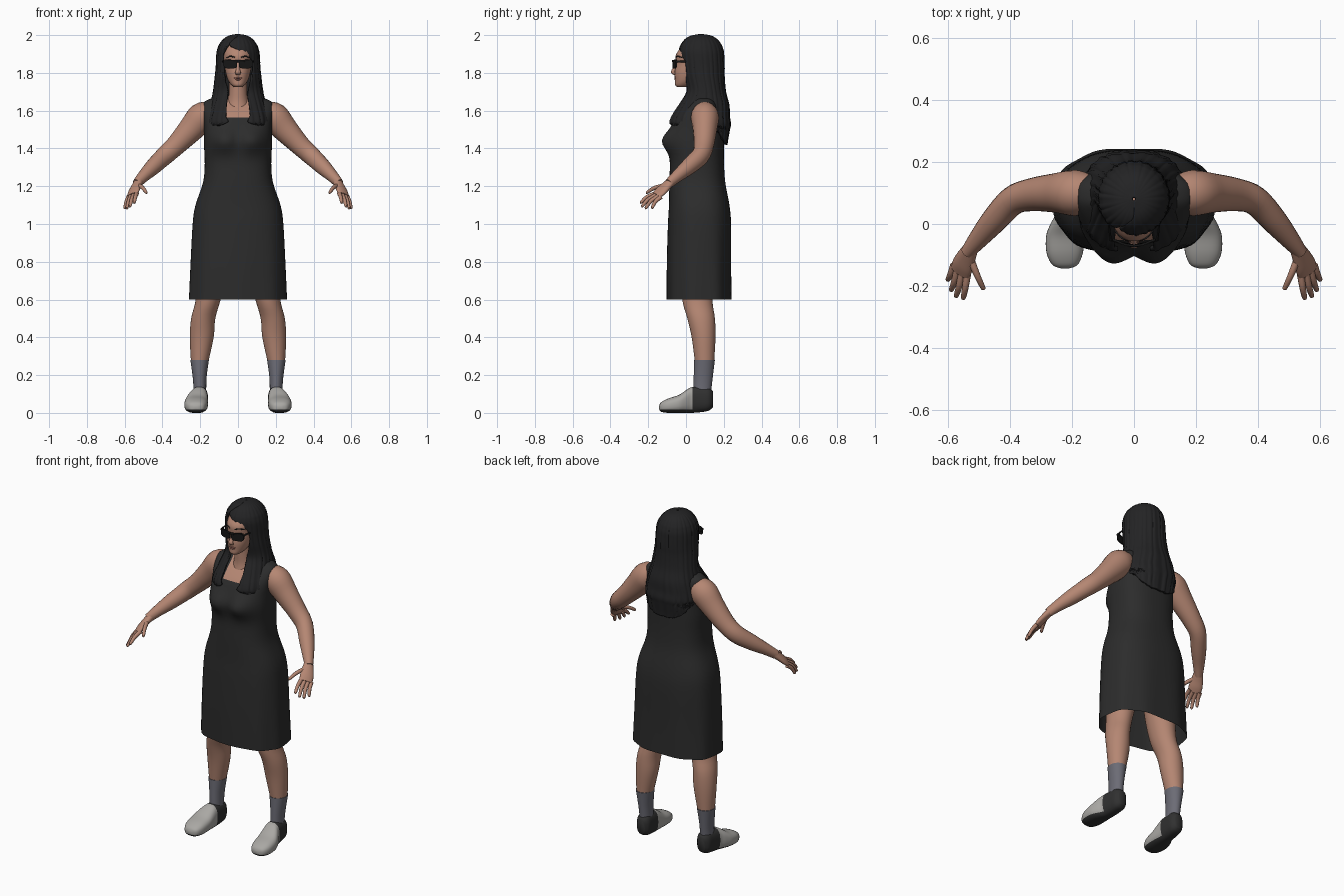
import bpy, bmesh, math
from mathutils import Vector

if "Cube" in bpy.data.objects:
    bpy.data.objects.remove(bpy.data.objects["Cube"])


def material(name, rgb, rough=0.8):
    m = bpy.data.materials.new(name)
    m.use_nodes = True
    m.diffuse_color = (*rgb, 1)
    node = m.node_tree.nodes["Principled BSDF"]
    node.inputs["Base Color"].default_value = (*rgb, 1)
    node.inputs["Roughness"].default_value = rough
    return m


SKIN = material("skin", (0.46, 0.24, 0.17))
LIPS = material("lips", (0.36, 0.15, 0.12))
DRESS = material("dress_black", (0.025, 0.025, 0.025))
HAIR = material("hair_black", (0.017, 0.017, 0.018))
GLASS = material("glasses_black", (0.008, 0.008, 0.008))
SOCK = material("sock_grey", (0.15, 0.15, 0.18))
SHOE = material("shoe_grey", (0.40, 0.39, 0.37))
SOLE = material("shoe_black", (0.03, 0.03, 0.03))


def spline(rows, k=4):
    """Smoothly resample rows of numbers (Catmull-Rom)."""
    out = []
    for i in range(len(rows) - 1):
        a, b, c, d = (rows[max(0, min(len(rows) - 1, i + j))] for j in (-1, 0, 1, 2))
        for s in range(k):
            t = s / k
            out.append([q + 0.5 * t * (r - p + t * (2 * p - 5 * q + 4 * r - w + t * (3 * (q - r) + w - p)))
                        for p, q, r, w in zip(a, b, c, d)])
    return out + [list(rows[-1])]


def finish(name, bm, mats, rule=None, angle=60):
    bmesh.ops.recalc_face_normals(bm, faces=bm.faces)
    bm.normal_update()
    if rule:
        for f in bm.faces:
            f.material_index = rule(f.calc_center_median(), f.normal)
    me = bpy.data.meshes.new(name)
    bm.to_mesh(me)
    bm.free()
    ob = bpy.data.objects.new(name, me)
    bpy.context.collection.objects.link(ob)
    for m in mats:
        me.materials.append(m)
    bpy.ops.object.select_all(action="DESELECT")
    bpy.context.view_layer.objects.active = ob
    ob.select_set(True)
    bpy.ops.object.shade_smooth_by_angle(angle=math.radians(angle))
    return ob


def bridge(rings, closed=True, caps=True):
    """Join rings of points into a surface."""
    bm = bmesh.new()
    vs = [[bm.verts.new(p) for p in r] for r in rings]
    n = len(vs[0])
    for a, b in zip(vs, vs[1:]):
        for i in range(n if closed else n - 1):
            j = (i + 1) % n
            bm.faces.new((a[i], a[j], b[j], b[i]))
    if caps:
        bm.faces.new(vs[0])
        bm.faces.new(vs[-1])
    return bm


def oval(th, rx, ry, p):
    s, c = math.sin(th), -math.cos(th)
    return (math.copysign(abs(s) ** (2 / p), s) * rx, math.copysign(abs(c) ** (2 / p), c) * ry)


def stack(rows, n=32, p=2.0, side=1, k=4):
    """Rings (z, cx, cy, rx, ry) piled up along z."""
    rings = []
    for z, cx, cy, rx, ry in spline(rows, k):
        pts = [oval(2 * math.pi * i / n, rx, ry, p) for i in range(n)]
        rings.append([Vector((side * (cx + x), cy + y, z)) for x, y in pts])
    return rings


def tube(name, rows, mat, wide=(0, 0, 1), side=1, n=20):
    """Limb along (x, y, z, half width, half thickness)."""
    rows = spline(rows)
    rings = []
    for i, r in enumerate(rows):
        here = Vector(r[:3])
        t = Vector(rows[min(i + 1, len(rows) - 1)][:3]) - Vector(rows[max(i - 1, 0)][:3])
        t.normalize()
        u = Vector(wide)
        u = (u - t * u.dot(t)).normalized()
        v = t.cross(u)
        ring = [here + u * (r[3] * math.cos(a)) + v * (r[4] * math.sin(a))
                for a in (2 * math.pi * j / n for j in range(n))]
        rings.append([Vector((side * q.x, q.y, q.z)) for q in ring])
    return finish(name, bridge(rings), [mat])


def blob(name, loc, size, mat):
    bm = bmesh.new()
    bmesh.ops.create_uvsphere(bm, u_segments=20, v_segments=12, radius=1)
    for v in bm.verts:
        v.co = Vector(loc) + v.co * Vector(size)
    return finish(name, bm, [mat])


def cut(bm, co, no):
    geom = bm.verts[:] + bm.edges[:] + bm.faces[:]
    bmesh.ops.bisect_plane(bm, geom=geom, plane_co=co, plane_no=no)


# Dress with bust, soft hem folds and a square neckline
dress = stack([(.60, 0, .072, .258, .172), (.8, 0, .07, .25, .17), (1.0, 0, .072, .24, .167),
               (1.1, 0, .07, .225, .16), (1.22, 0, .06, .185, .148), (1.32, 0, .058, .176, .143),
               (1.42, 0, .057, .18, .143), (1.5, 0, .06, .18, .138), (1.56, 0, .07, .185, .126),
               (1.61, 0, .085, .19, .098), (1.645, 0, .095, .18, .07), (1.668, 0, .095, .13, .05),
               (1.678, 0, .09, .05, .035)], n=72, p=2.5)
for ring in dress:
    for i, v in enumerate(ring):
        th = 2 * math.pi * i / len(ring)
        fold = 0.014 * math.cos(9 * th) * max(0, 1.1 - v.z) / .5
        v.x *= 1 + fold
        v.y += (v.y - .07) * fold
        if v.y < 0:
            v.y -= .048 * math.exp(-((v.z - 1.44) / .06) ** 2 - ((abs(v.x) - .075) / .075) ** 2)
bm = bridge(dress, caps=False)
cut(bm, (.065, 0, 0), (1, 0, 0))
cut(bm, (-.065, 0, 0), (1, 0, 0))
cut(bm, (0, 0, 1.565), (0, 0, 1))
finish("dress", bm, [DRESS, SKIN], lambda c, n: int(abs(c.x) < .065 and c.y < .07 and c.z > 1.565))

# Neck and head
finish("neck", bridge(stack([(1.57, 0, .05, .075, .07), (1.64, 0, .055, .056, .055),
                             (1.70, 0, .052, .047, .05), (1.78, 0, .05, .047, .05)])), [SKIN])
finish("head", bridge(stack([(1.724, 0, -.022, .018, .022), (1.735, 0, -.012, .034, .045),
                             (1.76, 0, .01, .052, .068), (1.80, 0, .03, .065, .09),
                             (1.85, 0, .055, .073, .108), (1.90, 0, .06, .078, .112),
                             (1.95, 0, .075, .066, .083), (1.975, 0, .08, .04, .05)], p=2.2)), [SKIN])
tube("nose", [(0, -.045, 1.85, .008, .01), (0, -.061, 1.82, .01, .011), (0, -.069, 1.803, .015, .01),
              (0, -.056, 1.793, .012, .006)], SKIN, wide=(1, 0, 0))
blob("upper_lip", (0, -.054, 1.773), (.022, .009, .005), LIPS)
blob("lower_lip", (0, -.052, 1.765), (.019, .009, .006), LIPS)

# Long hair: an open sheet, (z, cy, rx, ry, power, front gap, gap shift)
hair = []
N = 120
for z, cy, rx, ry, p, gap, shift in spline([
        (2.0, .08, .005, .005, 2, 0, 0), (1.992, .08, .045, .05, 2, 0, 0),
        (1.975, .08, .072, .08, 2, 0, -.3), (1.95, .08, .092, .1, 2, .02, -.5),
        (1.932, .08, .1, .108, 2, .2, -.45), (1.91, .081, .106, .113, 2, .5, -.27),
        (1.88, .083, .109, .113, 2, .7, -.1), (1.83, .086, .111, .112, 2, .76, 0),
        (1.78, .09, .116, .108, 2, .66, 0), (1.70, .102, .126, .103, 2.1, .42, 0),
        (1.63, .092, .142, .13, 2.4, .36, 0), (1.57, .075, .157, .15, 2.6, .31, 0),
        (1.53, .072, .162, .158, 2.6, .36, 0), (1.5, .085, .155, .14, 2.6, 1.9, 0),
        (1.45, .09, .15, .126, 2.6, 2.4, 0), (1.42, .09, .14, .122, 2.6, 2.85, 0)], 6):
    gap = max(gap, 0)
    ring = []
    for i in range(N + 1):
        u = i / N
        th = gap + (2 * math.pi - 2 * gap) * u + shift * abs(2 * u - 1)
        ridge = 1 + .014 * math.sin(26 * th + 3 * z) + .008 * math.sin(41 * th)
        x, y = oval(th, rx * ridge, ry * ridge, p)
        ring.append(Vector((x, cy + y, z)))
    hair.append(ring)
hair_ob = finish("hair", bridge(hair, closed=False, caps=False), [HAIR])
solid = hair_ob.modifiers.new("thickness", "SOLIDIFY")
solid.thickness = .012
solid.offset = 0

# Glasses bridge
tube("glasses_bridge", [(-.07, -.05, 1.866, .006, .004), (0, -.071, 1.862, .006, .004),
                        (.07, -.05, 1.866, .006, .004)], GLASS)

for name, s in (("left", 1), ("right", -1)):
    # Lens, temple and eyebrow
    rings = []
    for depth in (0, .007):
        pts = [oval(2 * math.pi * i / 32, .036, .023, 3.2) for i in range(32)]
        rings.append([Vector((s * (.04 + x), -.072 + depth + .3 * max(0, .02 + x), 1.846 + z)) for x, z in pts])
    finish(name + "_lens", bridge(rings), [GLASS], angle=30)
    tube(name + "_temple", [(.074, -.055, 1.86, .007, .004), (.08, -.01, 1.86, .005, .003),
                            (.082, .06, 1.855, .004, .003)], GLASS, side=s, n=8)
    tube(name + "_eyebrow", [(.015, -.053, 1.882, .003, .003), (.04, -.044, 1.888, .004, .003),
                             (.062, -.02, 1.88, .002, .003)], HAIR, side=s, n=8)

    # Arm, palm and fingers
    tube(name + "_arm", [(.14, .1, 1.59, .06, .06), (.19, .1, 1.566, .078, .074),
                         (.25, .1, 1.5, .068, .064), (.33, .094, 1.415, .054, .053),
                         (.39, .075, 1.36, .05, .047), (.45, .012, 1.302, .043, .042),
                         (.5, -.047, 1.253, .032, .032), (.535, -.09, 1.215, .026, .023)],
         SKIN, side=s)
    across = (.045, .03, -.02)
    tube(name + "_palm", [(.525, -.078, 1.226, .025, .022), (.54, -.108, 1.198, .033, .019),
                          (.552, -.135, 1.172, .038, .017), (.56, -.157, 1.152, .036, .012)],
         SKIN, wide=across, side=s)
    fingers = {"index": ((.536, -.16, 1.162), (.55, -.243, 1.112)),
               "middle": ((.553, -.158, 1.153), (.573, -.236, 1.092)),
               "ring": ((.568, -.148, 1.147), (.589, -.216, 1.082)),
               "little": ((.58, -.132, 1.143), (.6, -.182, 1.083)),
               "thumb": ((.527, -.11, 1.205), (.483, -.212, 1.165))}
    for finger, (a, b) in fingers.items():
        a, b = Vector(a), Vector(b)
        mid = a.lerp(b, .5) + Vector((0, -.004, .007))
        near_tip = a.lerp(b, .93)
        tube(f"{name}_{finger}_finger", [(*a, .012, .012), (*mid, .0105, .0105),
                                         (*near_tip, .008, .008), (*b, .003, .003)],
             SKIN, wide=across, side=s, n=10)

    # Leg and sock
    finish(name + "_leg", bridge(stack([(.95, .11, .08, .1, .1), (.75, .135, .06, .082, .09),
                                        (.6, .158, .06, .066, .08), (.5, .184, .08, .064, .073),
                                        (.4, .192, .093, .063, .063), (.27, .203, .098, .046, .051)],
                                       side=s)), [SKIN])
    finish(name + "_sock", bridge(stack([(.28, .203, .098, .049, .055), (.2, .203, .092, .038, .051),
                                         (.14, .202, .088, .034, .048), (.08, .202, .085, .034, .045)],
                                        side=s)), [SOCK])

    # Shoe: rings (y, cx, cz, half width, half height) from toe to heel
    shoe = stack([(-.143, .222, .028, .012, .008), (-.132, .222, .031, .04, .025),
                  (-.095, .223, .038, .058, .038), (-.04, .221, .047, .062, .047),
                  (0, .214, .06, .055, .06), (.03, .207, .068, .047, .068),
                  (.08, .203, .071, .044, .067), (.12, .201, .073, .041, .061),
                  (.143, .2, .072, .024, .042)], p=2.6, side=s)
    bm = bridge([[Vector((v.x, v.z, v.y)) for v in ring] for ring in shoe])
    cut(bm, (0, .035, 0), (0, 1, 0))
    cut(bm, (0, 0, .018), (0, 0, 1))
    finish(name + "_shoe", bm, [SHOE, SOLE], lambda c, n: int(c.y > .035 or c.z < .018))
